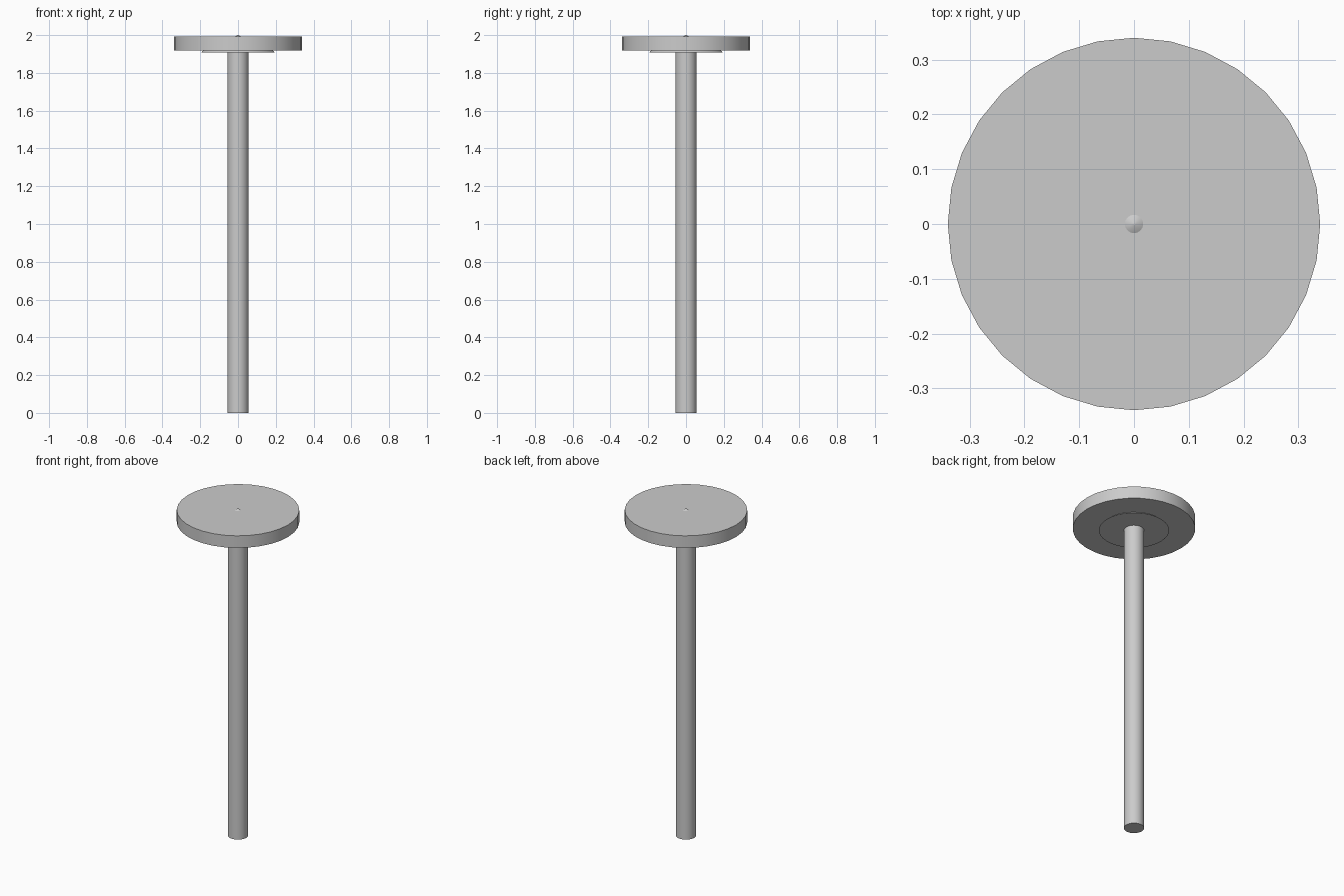
import bpy
import math

if "Cube" in bpy.data.objects:
    bpy.data.objects.remove(bpy.data.objects["Cube"], do_unlink=True)

grey = bpy.data.materials.new("plain grey")
grey.use_nodes = True
colour = (0.6, 0.6, 0.6, 1)
grey.diffuse_color = colour
grey.node_tree.nodes["Principled BSDF"].inputs["Base Color"].default_value = colour


def turned_part(name, bottom, top, radius, top_radius=None):
    """Round part standing between two heights."""
    bpy.ops.mesh.primitive_cone_add(
        vertices=32, radius1=radius,
        radius2=radius if top_radius is None else top_radius,
        depth=top - bottom, location=(0, 0, (bottom + top) / 2))
    part = bpy.context.object
    part.name = name
    part.data.materials.append(grey)
    bpy.ops.object.shade_smooth_by_angle(angle=math.radians(35))
    return part


# Post, mounting flange, round top and the small centre point
turned_part("post", 0, 1.95, 0.056)
turned_part("mounting_flange", 1.908, 1.93, 0.195, 0.17)
turned_part("round_top", 1.918, 1.992, 0.34)
turned_part("centre_point", 1.99, 2.0, 0.02, 0.003)
